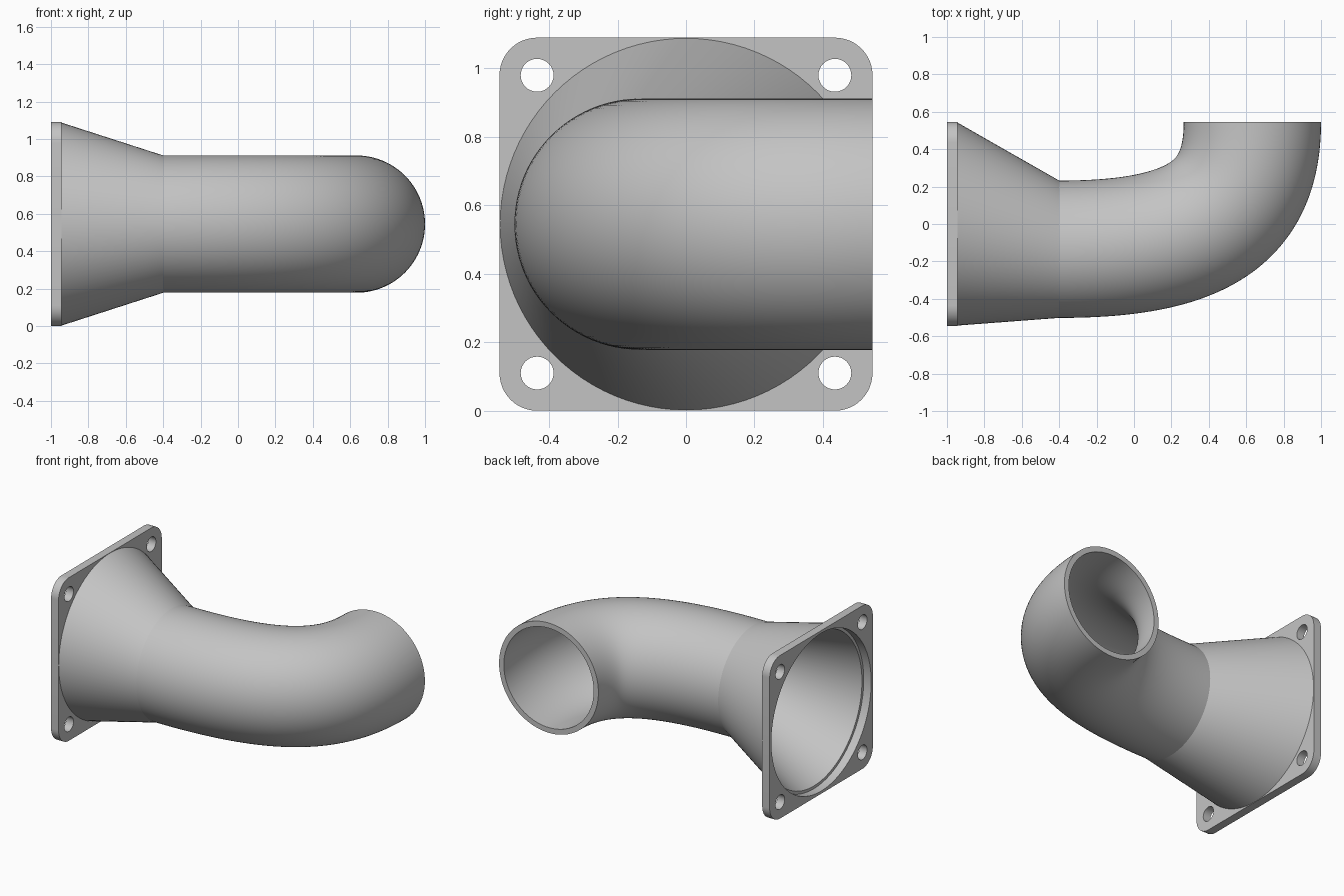
import bpy
import bmesh
from math import sin, cos, pi
from mathutils import Vector

if "Cube" in bpy.data.objects:
    bpy.data.objects.remove(bpy.data.objects["Cube"], do_unlink=True)

SEGMENTS = 96
CENTRE_Z = 0.545
WALL = 0.035
PIPE_R = 0.367
MOUTH_R = 0.543
FLANGE_HOLE_R = 0.527
FLANGE_X = -0.945     # inner face of the flange
JOINT = Vector((-0.4, -0.135, CENTRE_Z))   # where the funnel meets the elbow
OUTLET = Vector((0.633, 0.545, CENTRE_Z))  # open end of the elbow
FULLNESS = 0.715      # how far the bend swells towards its corner

grey = bpy.data.materials.new("light grey")
grey.use_nodes = True
colour = (0.55, 0.55, 0.55, 1)
grey.diffuse_color = colour
grey.node_tree.nodes["Principled BSDF"].inputs["Base Color"].default_value = colour


def finish(name, bm):
    """Turn a bmesh into a named, shaded object."""
    mesh = bpy.data.meshes.new(name)
    bm.to_mesh(mesh)
    bm.free()
    mesh.materials.clear()
    mesh.materials.append(grey)
    obj = bpy.data.objects.new(name, mesh)
    bpy.context.collection.objects.link(obj)
    bpy.ops.object.select_all(action="DESELECT")
    obj.select_set(True)
    bpy.context.view_layer.objects.active = obj
    bpy.ops.object.shade_smooth_by_angle(angle=pi / 6)


def hollow_tube(name, sections, rim):
    """Sweep circles (centre, side direction, radius) into a two-skin tube, closed at one rim."""
    bm = bmesh.new()

    def ring(centre, side, radius):
        angles = [2 * pi * j / SEGMENTS for j in range(SEGMENTS)]
        return [bm.verts.new(centre + radius * (cos(a) * side + sin(a) * Vector((0, 0, 1))))
                for a in angles]

    outer = [ring(c, d, r) for c, d, r in sections]
    inner = [ring(c, d, r - WALL) for c, d, r in reversed(sections)]
    strips = list(zip(outer, outer[1:])) + list(zip(inner, inner[1:]))
    strips.append((outer[-1], inner[0]) if rim == "end" else (inner[-1], outer[0]))
    for a, b in strips:
        for j in range(SEGMENTS):
            k = (j + 1) % SEGMENTS
            bm.faces.new((a[j], b[j], b[k], a[k]))
    finish(name, bm)


def circle(u, v, radius, count):
    return [(u + radius * cos(2 * pi * i / count), v + radius * sin(2 * pi * i / count))
            for i in range(count)]


def rounded_square(half, radius, steps=12):
    points = []
    for corner in range(4):
        mid = pi / 4 + corner * pi / 2
        reach = (half - radius) * 2 ** 0.5
        for i in range(steps + 1):
            a = corner * pi / 2 + pi / 2 * i / steps
            points.append((reach * cos(mid) + radius * cos(a),
                           reach * sin(mid) + radius * sin(a)))
    return points


# Square flange with the mouth and four bolt holes
outlines = [rounded_square(0.545, 0.11), circle(0, 0, FLANGE_HOLE_R, SEGMENTS)]
outlines += [circle(u, v, 0.048, 32) for u in (-0.435, 0.435) for v in (-0.435, 0.435)]
profile = bpy.data.curves.new("flange_profile", "CURVE")
profile.dimensions = "2D"
profile.fill_mode = "BOTH"
profile.extrude = (FLANGE_X + 1) / 2
for outline in outlines:
    spline = profile.splines.new("POLY")
    spline.points.add(len(outline) - 1)
    for point, (u, v) in zip(spline.points, outline):
        point.co = (u, v, 0, 1)
    spline.use_cyclic_u = True
helper = bpy.data.objects.new("flange_profile", profile)
bpy.context.collection.objects.link(helper)
bpy.context.view_layer.update()
plate = bpy.data.meshes.new_from_object(
    helper.evaluated_get(bpy.context.evaluated_depsgraph_get()))
bpy.data.objects.remove(helper, do_unlink=True)
bm = bmesh.new()
bm.from_mesh(plate)
bpy.data.meshes.remove(plate)
bmesh.ops.remove_doubles(bm, verts=bm.verts, dist=0.0001)
bmesh.ops.recalc_face_normals(bm, faces=bm.faces)
for v in bm.verts:
    u, w, depth = v.co
    v.co = ((FLANGE_X - 1) / 2 + depth, u, w + CENTRE_Z)
finish("flange", bm)

# Funnel from the mouth down to the off-centre pipe, with a ledge behind the flange
front = Vector((0, -1, 0))
hollow_tube("funnel", [(Vector((FLANGE_X, 0, CENTRE_Z)), front, MOUTH_R),
                       (JOINT, front, PIPE_R)], "start")

# Elbow following a full, rounded bend
span = OUTLET - JOINT
leave = Vector((span.x * FULLNESS, 0, 0))
arrive = Vector((0, span.y * FULLNESS, 0))
bend = []
for i in range(49):
    t = i / 48
    s = 1 - t
    near, far = JOINT + leave, OUTLET - arrive
    centre = s**3 * JOINT + 3 * s * s * t * near + 3 * s * t * t * far + t**3 * OUTLET
    along = (s * s * leave + 2 * s * t * (far - near) + t * t * arrive).normalized()
    bend.append((centre, Vector((along.y, -along.x, 0)), PIPE_R))
hollow_tube("elbow", bend, "end")
